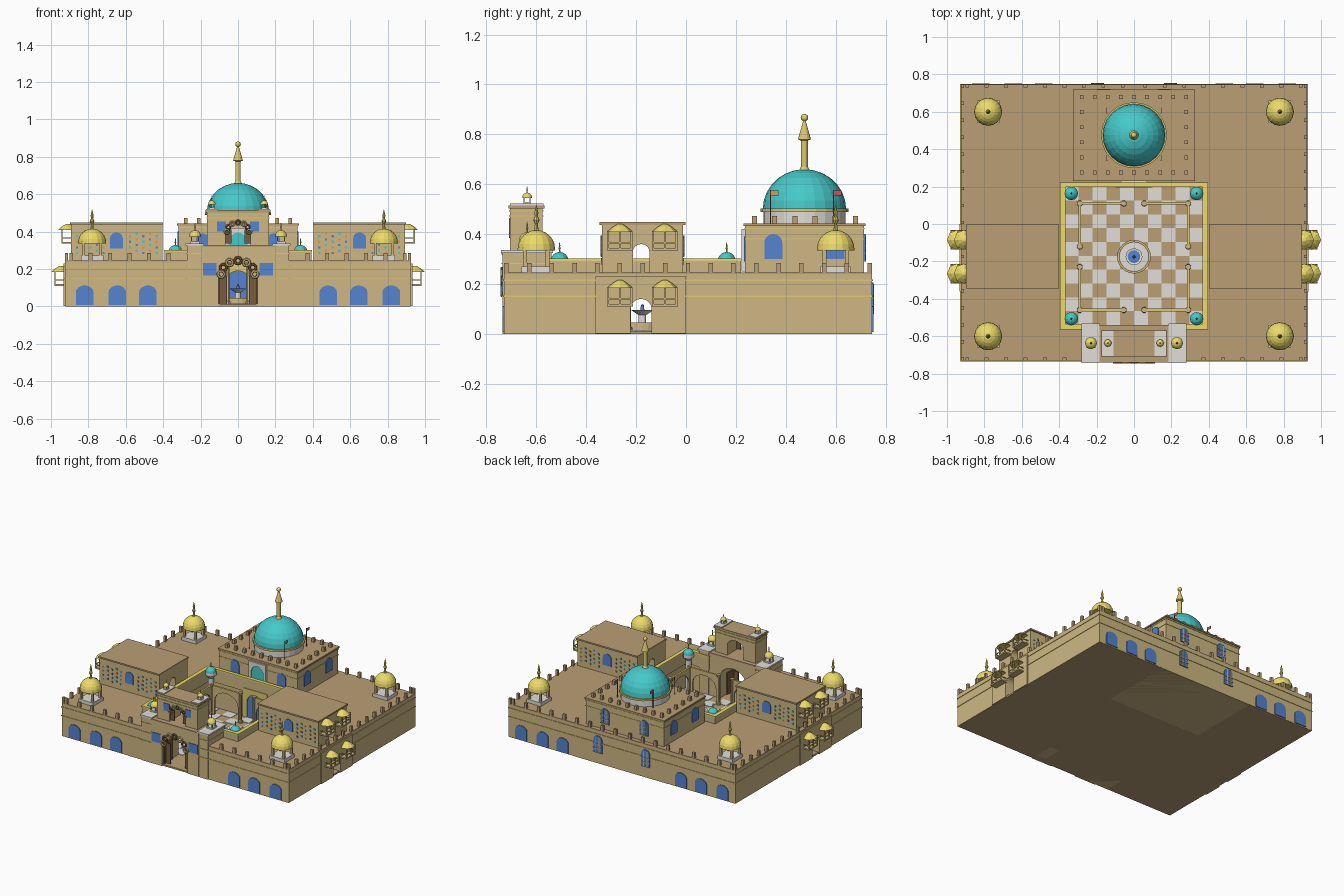
import bpy, bmesh, math
from mathutils import Matrix

if "Cube" in bpy.data.objects:
    bpy.data.objects.remove(bpy.data.objects["Cube"])

def mat(name, r, g, b):
    m = bpy.data.materials.new(name)
    m.diffuse_color = tuple((c / 255) ** 2.2 for c in (r, g, b)) + (1,)
    m.use_nodes = True
    m.node_tree.nodes["Principled BSDF"].inputs["Base Color"].default_value = m.diffuse_color
    return m

SAND, ROOF = mat("sand", 205, 182, 130), mat("roof", 184, 157, 116)
GOLD, TEAL = mat("gold", 236, 218, 105), mat("teal", 72, 200, 200)
BLUE, WOOD = mat("blue", 85, 130, 205), mat("wood", 120, 92, 65)
TRIM, WHITE = mat("trim", 222, 200, 110), mat("white", 225, 222, 215)
ORANGE, RED = mat("orange", 225, 150, 70), mat("red", 215, 80, 100)

def finish(name, bm, m):
    bmesh.ops.recalc_face_normals(bm, faces=bm.faces)
    me = bpy.data.meshes.new(name)
    bm.to_mesh(me)
    bm.free()
    me.materials.append(m)
    o = bpy.data.objects.new(name, me)
    bpy.context.collection.objects.link(o)
    return o

def boxes(name, m, *specs):
    """each spec is x0, x1, y0, y1, z0, z1"""
    bm = bmesh.new()
    for x0, x1, y0, y1, z0, z1 in specs:
        M = Matrix.Translation(((x0 + x1) / 2, (y0 + y1) / 2, (z0 + z1) / 2))
        bmesh.ops.create_cube(bm, size=1, matrix=M @ Matrix.Diagonal((x1 - x0, y1 - y0, z1 - z0, 1)))
    return finish(name, bm, m)

def lathe(name, m, x, y, z, pts, n=16):
    bm = bmesh.new()
    vs = [bm.verts.new((x + r, y, z + h)) for r, h in pts]
    es = [bm.edges.new(p) for p in zip(vs, vs[1:])]
    bmesh.ops.spin(bm, geom=vs + es, cent=(x, y, 0), axis=(0, 0, 1), angle=2 * math.pi, steps=n)
    bmesh.ops.remove_doubles(bm, verts=bm.verts, dist=1e-5)
    return finish(name, bm, m)

def prism(name, m, pts, axis, a, b):
    """extrude a (u, z) outline along x or y"""
    bm = bmesh.new()
    f = bm.faces.new([bm.verts.new((a, u, z) if axis == 'x' else (u, a, z)) for u, z in pts])
    r = bmesh.ops.extrude_face_region(bm, geom=[f])
    vs = [v for v in r['geom'] if isinstance(v, bmesh.types.BMVert)]
    bmesh.ops.translate(bm, verts=vs, vec=(b - a, 0, 0) if axis == 'x' else (0, b - a, 0))
    return finish(name, bm, m)

def arch(u, w, z0, zs, z1, n=10):
    curve = [(u + w * math.cos(math.pi * i / n), zs + (z1 - zs) * math.sin(math.pi * i / n)) for i in range(n + 1)]
    return [(u + w, z0)] + curve + [(u - w, z0)]

def portal(u0, u1, h, *a):
    """wall outline with an arched opening; a = u, w, z0, zs, z1"""
    return arch(*a) + [(u0, a[2]), (u0, h), (u1, h), (u1, a[2])]

def dome(r, h, n=6):
    return [(r * math.cos(math.pi / 2 * i / n), h * math.sin(math.pi / 2 * i / n)) for i in range(n)] + [(0, h)]

def kiosk(name, x, y, z, s):
    h = .06 * s
    boxes(name + "_base", WHITE, (x - h, x + h, y - h, y + h, z, z + .025 * s))
    c, t = .045 * s, .008 * s
    boxes(name + "_posts", SAND, *[(x + i * c - t, x + i * c + t, y + j * c - t, y + j * c + t, z, z + .1 * s)
                                   for i in (-1, 1) for j in (-1, 1)])
    lathe(name + "_dome", GOLD, x, y, z + .095 * s, [(0, -.006 * s), (.075 * s, -.006 * s)] + dome(.075 * s, .075 * s))
    finial(name + "_finial", GOLD, x, y, z + .165 * s, s)

def finial(name, m, x, y, z, s):
    lathe(name, m, x, y, z, [(p * s, q * s) for p, q in ((.009, 0), (.006, .03), (.013, .045), (.006, .06), (.008, .075), (0, .11))], 8)

# floor and checkered courtyard
boxes("ground_slab", ROOF, (-.923, .923, -.728, .743, 0, .012))
boxes("courtyard_white_tiles", WHITE, *[(-.37 + i * .074, -.296 + i * .074, -.54 + j * .074, -.466 + j * .074, .01, .015)
                                        for i in range(10) for j in range(10) if (i + j) % 2])

# back range, hall and its roofs
boxes("back_range", SAND, (-.38, .38, .21, .745, 0, .24))
boxes("back_range_roof", ROOF, (-.38, .38, .21, .745, .24, .246))
boxes("prayer_hall", SAND, (-.318, .318, .237, .713, .24, .432))
boxes("prayer_hall_roof", ROOF, (-.325, .325, .23, .72, .432, .442))
boxes("prayer_hall_trim", TRIM, (-.321, .321, .234, .716, .378, .383), (-.321, .321, .234, .716, .42, .425))
xs, ys = [-.28 + i * .07 for i in range(9)], [.275 + i * .0808 for i in range(6)]
boxes("hall_merlons", ROOF, *[(x - .01, x + .01, y - .01, y + .01, .44, .472) for x in xs for y in ys
                              if x in (xs[0], xs[-1]) or y in (ys[0], ys[-1])])

# great dome with spire
lathe("dome_drum", WHITE, 0, .475, 0, [(.165, .44), (.165, .495)], 24)
lathe("dome_ring", TRIM, 0, .475, 0, [(.16, .488), (.176, .488), (.176, .502), (.16, .502)], 24)
lathe("great_dome", TEAL, 0, .475, .5, dome(.167, .16, 7), 24)
lathe("dome_spire", TRIM, 0, .475, 0, [(.022, .655), (.014, .67), (.014, .775), (.026, .78), (.006, .85), (0, .856)], 12)
lathe("spire_ball", GOLD, 0, .475, .867, [(.015 * math.sin(i * math.pi / 8), -.015 * math.cos(i * math.pi / 8)) for i in range(9)], 12)
for i in (-1, 1):
    for y, m in ((.338, ORANGE), (.592, RED)):
        boxes("flag_pole", WOOD, (i * .145 - .002, i * .145 + .002, y - .002, y + .002, .44, .577))
        boxes("flag", m, (i * .145 - .001, i * .145 + .001, y, y + .032, .554, .574))

# windows of the hall
def lattice_window(name, x, y, z0, z1, w=.035):
    prism(name, BLUE, arch(x, w, z0, z1 - .035, z1), 'y', y - .006, y + .006)
    boxes(name + "_bars", SAND, *[(x + d - .003, x + d + .003, y - .009, y + .009, z0, z1 - .006) for d in (-.014, .014)],
          *[(x - w, x + w, y - .009, y + .009, z0 + k, z0 + k + .006) for k in (0, .03, .06)])
for s in (-1, 1):
    lattice_window("hall_back_window", s * .16, .713, .29, .40)
    lattice_window("range_back_window", s * .195, .745, .08, .205)
    for y in (.35, .6):
        prism("hall_side_window", BLUE, arch(y, .036, .3, .365, .4), 'x', s * .31, s * .324)
    prism("hall_front_window", BLUE, arch(s * .19, .035, .29, .355, .39), 'y', .232, .24)
prism("hall_niche_frame", WHITE, portal(-.07, .07, .42, 0, .05, .25, .34, .395), 'y', .222, .24)
prism("hall_niche", TEAL, arch(0, .05, .25, .34, .395), 'y', .23, .24)
prism("hall_door_frame", TRIM, portal(-.1, .1, .225, 0, .065, .012, .13, .19), 'y', .195, .212)
prism("hall_door", BLUE, arch(0, .065, .012, .13, .19), 'y', .204, .212)

# mirrored sides
for s in (-1, 1):
    def X(a, b):
        return (s * a, s * b) if s > 0 else (-b, -a)
    # wing with passage, front wall and roof
    prism("side_wing", SAND, portal(-.73, .745, .24, -.18, .042, .001, .1, .14), 'x', s * .38, s * .925)
    boxes("front_wall", SAND, (*X(.19, .38), -.73, -.55, 0, .24))
    boxes("wing_roof", ROOF, (*X(.38, .925), -.73, .745, .24, .246), (*X(.19, .38), -.73, -.55, .24, .246))
    boxes("wall_trim", TRIM, *[(*X(.27, .928), -.734, -.726, z, z + .005) for z in (.148, .212)],
          *[(*X(.92, .929), -.733, .748, z, z + .005) for z in (.148, .212)],
          *[(*X(0, .928), .741, .749, z, z + .005) for z in (.148, .212)])
    prism("side_bay", SAND, portal(-.362, 0, .23, -.18, .042, .001, .1, .14), 'x', s * .92, s * .933)
    # parapet merlons
    boxes("parapet_merlons", ROOF,
          *[(*X(.908, .926), y - .009, y + .009, .245, .285) for y in [-.72 + .091 * i for i in range(17)]],
          *[(*X(x, x + .02), y - .008, y + .008, .245, .285) for y in (-.722, .737) for x in [.05 + .104 * i for i in range(9)]
            if (y > 0 or x > .3) and x < .9])
    # blue arched panels on front and back
    for x in (.482, .645, .82):
        for y in (-.73, .745):
            prism("blue_arch", BLUE, arch(s * x, .047, .008, .075, .112, 8), 'y', y - .006, y + .006)
    # corner kiosks
    for y in (-.6, .6):
        kiosk("corner_kiosk", s * .78, y, .246, 1)
    # upper pavilion with dotted tile faces
    prism("upper_pavilion", SAND, portal(-.337, -.012, .437, -.18, .033, .246, .33, .36), 'x', s * .405, s * .892)
    boxes("pavilion_roof", ROOF, (*X(.4, .898), -.346, -.003, .437, .448))
    for y in (-.337, -.012):
        prism("pavilion_window", BLUE, arch(s * .65, .034, .31, .365, .395), 'y', y - .005, y + .005)
        for k, m in enumerate((TEAL, ORANGE, BLUE)):
            boxes("tile_dots", m, *[(*X(.435 + i * .0355 - .006, .435 + i * .0355 + .006), y - .004, y + .004, z - .006, z + .006)
                                    for i in range(13) for j in range(4) if (i + j * 2) % 3 == k and abs(i - 6) > 1
                                    for z in [.285 + j * .03 + (i % 2) * .013]])
    # canopied balconies
    for y in (-.265, -.085):
        for x, z in ((.925, .11), (.888, .335)):
            boxes("balcony_floor", SAND, (*X(x, x + .057), y - .052, y + .052, z, z + .01))
            boxes("balcony_rail", TRIM, (*X(x + .051, x + .056), y - .052, y + .052, z + .028, z + .033),
                  *[(*X(x, x + .056), v - .0025, v + .0025, z + .028, z + .033) for v in (y - .049, y + .049)])
            boxes("balcony_posts", SAND, *[(*X(x + .05, x + .057), v - .004, v + .004, z, z + .075) for v in (y - .047, y, y + .047)])
            lathe("balcony_canopy", GOLD, s * (x + .022), y, z + .073, [(0, 0), (.053, 0), (.03, .02), (.01, .032), (0, .033)], 8)
    # gate towers, courtyard turrets
    boxes("gate_tower", SAND, (*X(.195, .272), -.735, -.54, 0, .325))
    boxes("gate_tower_top", WHITE, (*X(.185, .28), -.742, -.533, .325, .336))
    boxes("tower_trim", TRIM, *[(*X(.193, .275), -.739, -.538, z, z + .005) for z in (.148, .212, .28)])
    kiosk("tower_kiosk", s * .23, -.637, .336, .42)
    for y in (-.507, .163):
        lathe("court_turret", WHITE, s * .335, y, 0, [(.032, .012), (.032, .03), (.02, .04), (.02, .25), (.036, .27), (.036, .292), (0, .292)], 12)
        lathe("turret_dome", TEAL, s * .335, y, .292, dome(.036, .036), 12)
        finial("turret_finial", GOLD, s * .335, y, .325, .4)
    # courtyard arcades
    for u in (-.345, -.005):
        prism("side_arcade", SAND, portal(u - .115, u + .115, .22, u, .095, .012, .12, .195), 'x', s * .285, s * .295)
        boxes("side_arcade_cap", TRIM, (*X(.283, .297), u - .117, u + .117, .22, .227))
        y = -.46 if u < -.1 else .11
        prism("cross_arcade", SAND, portal(s * .17 - .115, s * .17 + .115, .22, s * .17, .095, .012, .12, .195), 'y', y - .005, y + .005)
        boxes("cross_arcade_cap", TRIM, (*X(.055, .287), y - .007, y + .007, .22, .227))
        for x, v in ((s * .29, u - .115), (s * .29, u + .115), (s * .055, y)):
            lathe("arcade_column", SAND, x, v, 0, [(.016, .012), (.016, .025), (.01, .03), (.01, .215), (.015, .225), (.015, .234), (0, .234)], 10)
    # gate doors, tile panels and roof kiosks
    boxes("gate_door", WOOD, (*X(.095, .105), -.77 + .05, -.62, .012, .17), (*X(.06, .1), -.7, -.692, .012, .16))
    boxes("upper_gate_door", WOOD, (*X(.035, .066), -.69, -.684, .335, .41))
    boxes("gate_tiles", BLUE, (*X(.115, .188), -.74, -.73, .165, .232), (*X(.065, .112), -.709, -.695, .4, .455))
    boxes("gate_roof_pad", WHITE, (*X(.11, .172), -.705, -.572, .512, .522))
    kiosk("gate_roof_kiosk", s * .14, -.637, .522, .26)

# raised courtyard rim
rim = ((-.392, -.37, -.56, .22), (.37, .392, -.56, .22), (-.37, .37, .2, .22), (-.37, -.19, -.56, -.538), (.19, .37, -.56, -.538))
boxes("court_rim", SAND, *[(*r, .2, .293) for r in rim])
boxes("court_rim_cap", GOLD, *[(a - .003, b + .003, c - .003, d + .003, .293, .302) for a, b, c, d in rim])

# main gate, two storeys, with lobed arches
prism("gate_lower", SAND, portal(-.195, .195, .32, 0, .105, .001, .165, .255), 'y', -.736, -.545)
boxes("gate_lower_cornice", ROOF, (-.195, .195, -.74, -.542, .318, .328))
prism("gate_upper", SAND, portal(-.165, .165, .505, 0, .066, .328, .4, .45), 'y', -.705, -.575)
boxes("gate_upper_roof", ROOF, (-.174, .174, -.712, -.568, .503, .515))
boxes("gate_upper_trim", TRIM, (-.169, .169, -.709, -.571, .47, .475), (-.169, .169, -.709, -.571, .49, .495))
for name, y, z, R, r, n in (("gate_lobe", -.738, .172, .09, .024, 7), ("upper_gate_lobe", -.706, .4, .06, .016, 7)):
    for i in range(n):
        a = math.pi * i / (n - 1)
        bpy.ops.mesh.primitive_torus_add(major_segments=12, minor_segments=6, major_radius=r * .72, minor_radius=r * .32,
                                         location=(R * math.cos(a), y, z + R * .8 * math.sin(a)), rotation=(math.pi / 2, 0, 0))
        bpy.context.object.name = name
        bpy.context.object.data.materials.append(WOOD if i % 2 else SAND)

# fountain
lathe("fountain_basin", SAND, 0, -.175, 0, [(.09, .012), (.09, .045), (.078, .045), (.078, .025), (0, .025)], 24)
lathe("fountain_stem", WHITE, 0, -.175, 0, [(.076, .026), (.03, .028), (.015, .04), (.015, .075), (.045, .095), (.04, .095), (0, .085)], 16)
lathe("fountain_water", BLUE, 0, -.175, 0, [(.04, .093), (.008, .095), (.006, .115), (0, .12)], 16)
